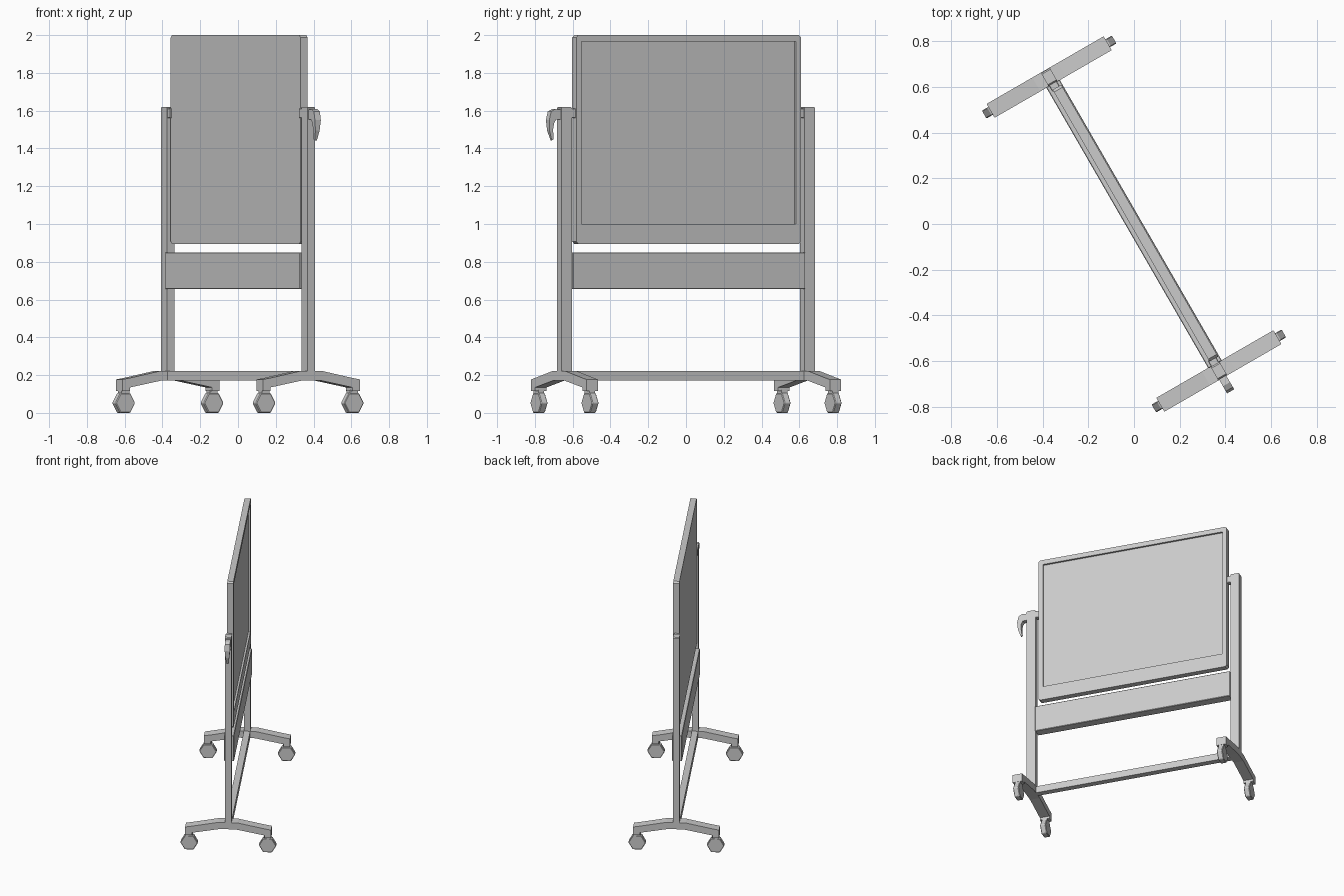
import bpy, bmesh, math
from mathutils import Matrix

if "Cube" in bpy.data.objects:
    bpy.data.objects.remove(bpy.data.objects["Cube"])

# Built along local x (width) and y (depth), then turned as a whole about z
TURN = Matrix.Rotation(math.radians(-60), 4, 'Z')


def finish(name, bm, bevel=0.0, segs=1):
    bmesh.ops.recalc_face_normals(bm, faces=bm.faces)
    if bevel:
        bmesh.ops.bevel(bm, geom=list(bm.edges), offset=bevel, segments=segs,
                        affect='EDGES', profile=0.5)
    bm.transform(TURN)
    me = bpy.data.meshes.new(name)
    bm.to_mesh(me)
    bm.free()
    ob = bpy.data.objects.new(name, me)
    bpy.context.collection.objects.link(ob)
    return ob


def prism(name, pts, axis, a, b, bevel=0.0, taper=None):
    """Extrude a profile. axis 'x': pts are (y, z); axis 'y': pts are (x, z)."""
    bm = bmesh.new()
    put = (lambda p, d: (d, p[0], p[1])) if axis == 'x' else (lambda p, d: (p[0], d, p[1]))
    mid = (a + b) / 2
    rings = []
    for d in (a, b):
        rings.append([bm.verts.new(put(p, mid + (d - mid) * (taper(p) if taper else 1)))
                      for p in pts])
    n = len(pts)
    bm.faces.new(rings[0])
    bm.faces.new(rings[1][::-1])
    for i in range(n):
        j = (i + 1) % n
        bm.faces.new((rings[0][i], rings[0][j], rings[1][j], rings[1][i]))
    return finish(name, bm, bevel)


def box(name, x, y, z, bevel=0.0):
    return prism(name, [(x[0], z[0]), (x[1], z[0]), (x[1], z[1]), (x[0], z[1])],
                 'y', y[0], y[1], bevel)


# Board: frame with clipped corners and a panel recessed on one side
X, Z0, Z1, C = 0.687, 0.895, 2.0, 0.012
YB, YF, DEEP = -0.0145, 0.0285, 0.014
outer = [(-X + C, Z0), (X - C, Z0), (X, Z0 + C), (X, Z1 - C),
         (X - C, Z1), (-X + C, Z1), (-X, Z1 - C), (-X, Z0 + C)]
bm = bmesh.new()
back = [bm.verts.new((x, YB, z)) for x, z in outer]
front = [bm.verts.new((x, YF, z)) for x, z in outer]
hole = [(-0.655, 1.0), (0.655, 1.0), (0.655, 1.965), (-0.655, 1.965)]
rim = [bm.verts.new((x, YF, z)) for x, z in hole]
floor = [bm.verts.new((x, YF - DEEP, z)) for x, z in hole]
bm.faces.new(back)
bm.faces.new(floor)
for i in range(8):
    j = (i + 1) % 8
    bm.faces.new((back[i], back[j], front[j], front[i]))
corner = [(7, 0), (1, 2), (3, 4), (5, 6)]
for i in range(4):
    j = (i + 1) % 4
    bm.faces.new((rim[i], rim[j], floor[j], floor[i]))
    bm.faces.new((front[corner[i][1]], front[corner[j][0]], rim[j], rim[i]))
    bm.faces.new((front[corner[i][0]], front[corner[i][1]], rim[i]))
finish("board", bm)

# Lower panel and floor crossbar between the posts
box("lower_panel", (-0.711, 0.711), (-0.034, 0.034), (0.655, 0.85), 0.003)
box("crossbar", (-0.72, 0.72), (-0.022, 0.022), (0.172, 0.222))

half_foot = [(0.065, 0.222), (0.25, 0.185), (0.296, 0.177), (0.296, 0.117),
             (0.25, 0.117), (0.25, 0.135), (0.055, 0.172)]
foot_profile = half_foot + [(-y, z) for y, z in reversed(half_foot)]
R = 0.0605
H = R * math.sin(math.pi / 3)

for s, side in ((-1, "left"), (1, "right")):
    c = 0.743 * s
    # Upright post with softened top, and its pivot to the board
    t = 0.006
    prism(side + "_post", [(c - 0.0325, 0.172), (c + 0.0325, 0.172), (c + 0.0325, 1.62 - t),
                           (c + 0.0325 - t, 1.62), (c - 0.0325 + t, 1.62),
                           (c - 0.0325, 1.62 - t)], 'y', -0.0225, 0.0225)
    box(side + "_pivot", sorted((0.68 * s, 0.715 * s)), (-0.02, 0.02), (1.56, 1.612), 0.003)
    # Arched foot
    prism(side + "_foot", foot_profile, 'x', c - 0.035, c + 0.035)
    # Six-sided casters
    for d, end in ((-1, "front"), (1, "back")):
        y = 0.27 * d
        tag = side + "_" + end
        hexa = [(y + R * math.cos(k * math.pi / 3), H + R * math.sin(k * math.pi / 3))
                for k in range(6)]
        prism(tag + "_wheel", hexa, 'x', c - 0.02, c + 0.02, 0.004)
        box(tag + "_caster_stem", (c - 0.018, c + 0.018), (y - 0.024, y + 0.024), (0.09, 0.12))

# Curved locking handle on the right post
handle = [(0.77, 1.605), (0.81, 1.608), (0.835, 1.595), (0.846, 1.55), (0.842, 1.495),
          (0.824, 1.443), (0.814, 1.448), (0.82, 1.50), (0.816, 1.535),
          (0.804, 1.553), (0.77, 1.555)]
prism("locking_handle", handle, 'y', -0.018, 0.018,
      taper=lambda p: 1.0 if p[1] > 1.54 else 0.35 + 0.65 * (p[1] - 1.44) / 0.1)
